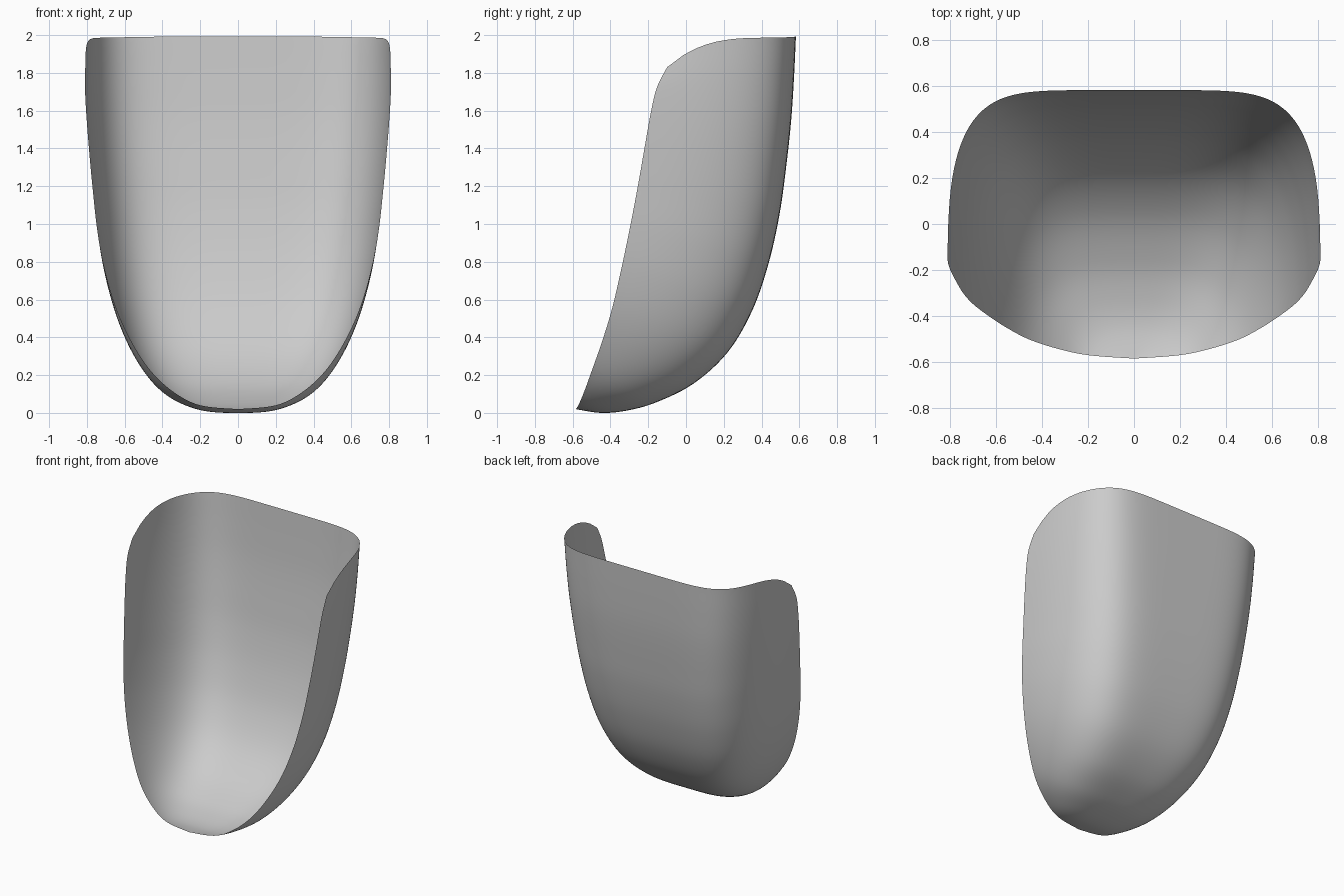
import bpy, bmesh, math

cube = bpy.data.objects.get("Cube")
if cube:
    bpy.data.objects.remove(cube, do_unlink=True)

# Centre line of the back and underside, tip to top: (y, z)
spine = [(-.585, .02), (-.45, .0), (-.315, .012), (-.16, .055), (.04, .155), (.22, .32), (.35, .54),
         (.437, .79), (.495, 1.05), (.53, 1.3), (.557, 1.55), (.572, 1.78), (.582, 1.992)]
# Matching points on the open front rim: (x, y, z)
rim = [(0, -.585, .02), (.2, -.57, .04), (.34, -.54, .11), (.46, -.5, .22), (.56, -.447, .37),
       (.643, -.392, .55), (.705, -.343, .76), (.745, -.297, .98), (.77, -.255, 1.2),
       (.789, -.22, 1.4), (.803, -.188, 1.58), (.81, -.155, 1.72), (.808, -.1, 1.83)]


def spline(points, u):
    """Catmull-Rom interpolation through a list of points."""
    last = len(points) - 1
    i = min(int(u), last - 1)
    t = u - i
    quad = [points[max(0, min(last, i + k))] for k in (-1, 0, 1, 2)]
    return [b + t / 2 * (c - a + t * (2 * a - 5 * b + 4 * c - d + t * (3 * (b - c) + d - a)))
            for a, b, c, d in zip(*quad)]


def shell_point(u, angle):
    """U section from spine to rim: broad flat back, tight corners, tapering sides."""
    py, pz = spline(spine, u)
    w, ry, rz = spline(rim, u)
    s = u / (len(spine) - 1)
    out = abs(math.sin(angle)) ** (2 / (2.4 + 3.6 * s ** .7))
    back = max(0, math.cos(angle)) ** (2 / (2 + .5 * s))
    g = 1 - back
    bow = g * back * (.1 + .34 * g) * max(0, 4 * s - 3) ** 2
    return (math.copysign(w * out, angle), ry + (py - ry) * back, rz + (pz - rz) * back + bow)


# Curved open shell
ROWS, COLS = 72, 80
bm = bmesh.new()
tip = bm.verts.new((0, spine[0][0], spine[0][1]))
rows = []
for r in range(1, ROWS + 1):
    u = r / ROWS * (len(spine) - 1)
    row = []
    for c in range(COLS + 1):
        # Columns crowd toward the centre line, where the section is flattest
        k = 2 * c / COLS - 1
        row.append(bm.verts.new(shell_point(u, math.pi / 2 * k * abs(k))))
    rows.append(row)
for c in range(COLS):
    bm.faces.new((tip, rows[0][c], rows[0][c + 1]))
    for lower, upper in zip(rows, rows[1:]):
        bm.faces.new((lower[c], upper[c], upper[c + 1], lower[c + 1]))
# Outside faces the back
bmesh.ops.recalc_face_normals(bm, faces=bm.faces)
bm.normal_update()
if sum(f.normal.y * f.calc_area() for f in bm.faces) < 0:
    bmesh.ops.reverse_faces(bm, faces=bm.faces)
mesh = bpy.data.meshes.new("curved_shell")
bm.to_mesh(mesh)
bm.free()
shell = bpy.data.objects.new("curved_shell", mesh)
bpy.context.collection.objects.link(shell)

# Plain grey finish
grey = bpy.data.materials.new("plain_grey")
grey.use_nodes = True
colour = (.6, .6, .6, 1)
grey.diffuse_color = colour
grey.node_tree.nodes["Principled BSDF"].inputs["Base Color"].default_value = colour
mesh.materials.append(grey)

bpy.context.view_layer.objects.active = shell
shell.select_set(True)
bpy.ops.object.shade_smooth_by_angle(angle=math.radians(40))
